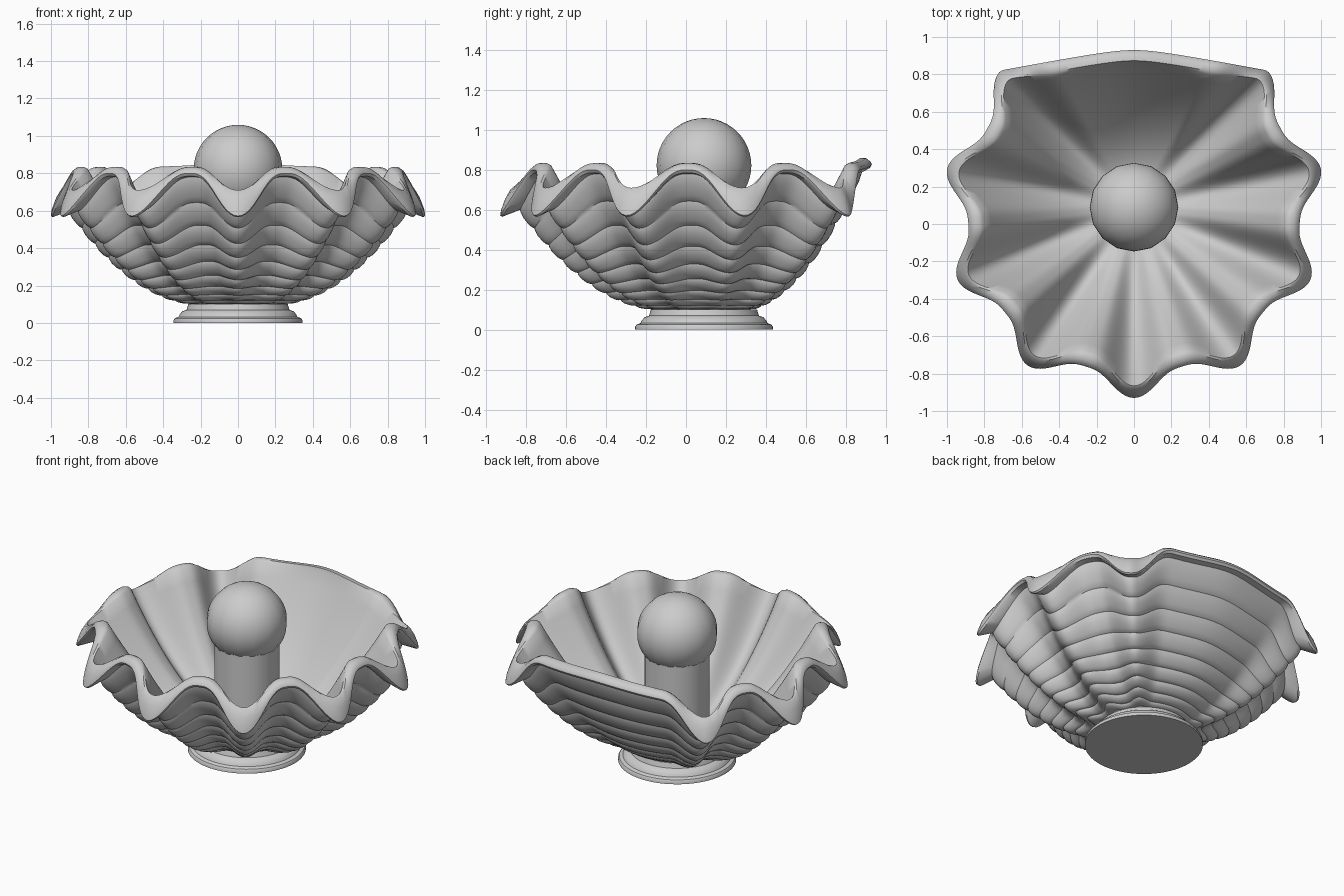
import bpy, bmesh, math
from mathutils import Matrix

old = bpy.data.objects.get("Cube")
if old:
    bpy.data.objects.remove(old, do_unlink=True)

CY = 0.09                 # bowl axis in y
COLS, LAYERS, STEP = 288, 10, 33.85

stone = bpy.data.materials.new("grey_stone")
stone.use_nodes = True
stone.diffuse_color = (0.6, 0.6, 0.6, 1)
stone.node_tree.nodes["Principled BSDF"].inputs["Base Color"].default_value = (0.6, 0.6, 0.6, 1)


def finish(bm, name, angle=35):
    bmesh.ops.recalc_face_normals(bm, faces=bm.faces)
    mesh = bpy.data.meshes.new(name)
    bm.to_mesh(mesh)
    bm.free()
    mesh.materials.append(stone)
    ob = bpy.data.objects.new(name, mesh)
    bpy.context.collection.objects.link(ob)
    bpy.ops.object.select_all(action='DESELECT')
    ob.select_set(True)
    bpy.context.view_layer.objects.active = ob
    bpy.ops.object.shade_smooth_by_angle(angle=math.radians(angle))


def skin(bm, rows):
    # closed rings joined by quads, capped at both ends
    rings = [[bm.verts.new(p) for p in row] for row in rows]
    for a, b in zip(rings, rings[1:]):
        for i in range(len(a)):
            j = (i + 1) % len(a)
            bm.faces.new((a[i], a[j], b[j], b[i]))
    bm.faces.new(rings[0])
    bm.faces.new(rings[-1])


def lathe(name, profile, segments):
    bm = bmesh.new()
    skin(bm, [[(r * math.cos(math.tau * i / segments), CY + r * math.sin(math.tau * i / segments), z)
               for i in range(segments)] for r, z in profile])
    finish(bm, name)


def flute(deg):
    # 1 on a drooping tip, 0 on a raised crest
    d = abs((deg + 90 + 180) % 360 - 180)          # angle from the front tip
    near = min(abs(d - STEP * k) for k in range(5))
    u = min(near / (STEP / 2), 1)
    return (0.5 + 0.5 * math.cos(math.pi * u)) ** 1.45, d > STEP * 4


def mix(a, b, c):
    return a + (b - a) * c


def point(deg, crest, tip, s):
    # blend crest and tip (r, z), then flatten and lift the wide back panel
    c, back = flute(deg)
    r, z = mix(crest[0], tip[0], c), mix(crest[1], tip[1], c)
    a = math.radians(deg)
    if back:
        flat = 0.866 / (math.sin(a) + 0.184 * math.hypot(math.cos(a), 0.17))
        r *= mix(1, flat / mix(0.89, 1.02, c), s)
        z += 0.025 * s ** 4 * math.exp(-(math.cos(a) / 0.3) ** 2)
    return r * math.cos(a), CY + r * math.sin(a), z


def curve(r0, z0, r1, z1, power, s):
    return r0 + (r1 - r0) * s, z0 + (z1 - z0) * s ** power


angles = [-90 + 360 * i / COLS for i in range(COLS)]
rows = []


def add_row(crest, tip, s):
    rows.append([point(a, crest, tip, s) for a in angles])


# Outer wall: overlapping growth layers
for k in range(LAYERS):
    for f in (0, 0.1, 0.3, 0.65, 0.92):
        s = (k + f) / LAYERS
        bulge = 0.009 * math.sin(math.pi * f) ** 0.6 * min(1, 0.5 + s)
        crest = curve(0.2, 0.1, 0.84, 0.78, 1.75, s ** 1.22)
        tip = curve(0.2, 0.1, 0.92, 0.60, 1.95, s)
        add_row((crest[0] + bulge, crest[1] - bulge), (tip[0] + bulge, tip[1] - bulge), s)
# Lip
for crest, tip in (((0.84, 0.78), (0.92, 0.60)), ((0.88, 0.785), (1.01, 0.565)),
                   ((0.89, 0.80), (1.02, 0.572)), ((0.885, 0.815), (1.015, 0.60)),
                   ((0.86, 0.833), (0.995, 0.655)), ((0.83, 0.835), (0.97, 0.70))):
    add_row(crest, tip, 1)
# Inner wall
for k in range(17):
    s = 1 - k / 16
    add_row(curve(0.15, 0.14, 0.81, 0.825, 1.7, s),
            curve(0.15, 0.14, 0.955, 0.71, 1.9, s), s * 0.75)

bm = bmesh.new()
skin(bm, rows)
finish(bm, "shell_bowl", 40)

# Stepped foot and central column
lathe("foot", [(0.345, 0), (0.345, 0.014), (0.338, 0.025), (0.318, 0.033), (0.312, 0.045),
               (0.298, 0.062), (0.275, 0.07), (0.266, 0.1), (0.2, 0.105)], 64)
lathe("column", [(0.19, 0.1), (0.19, 0.69)], 48)

# Ball
bm = bmesh.new()
bmesh.ops.create_uvsphere(bm, u_segments=16, v_segments=24, radius=0.237,
                          matrix=Matrix.Translation((0, CY, 0.822)))
finish(bm, "ball", 60)
